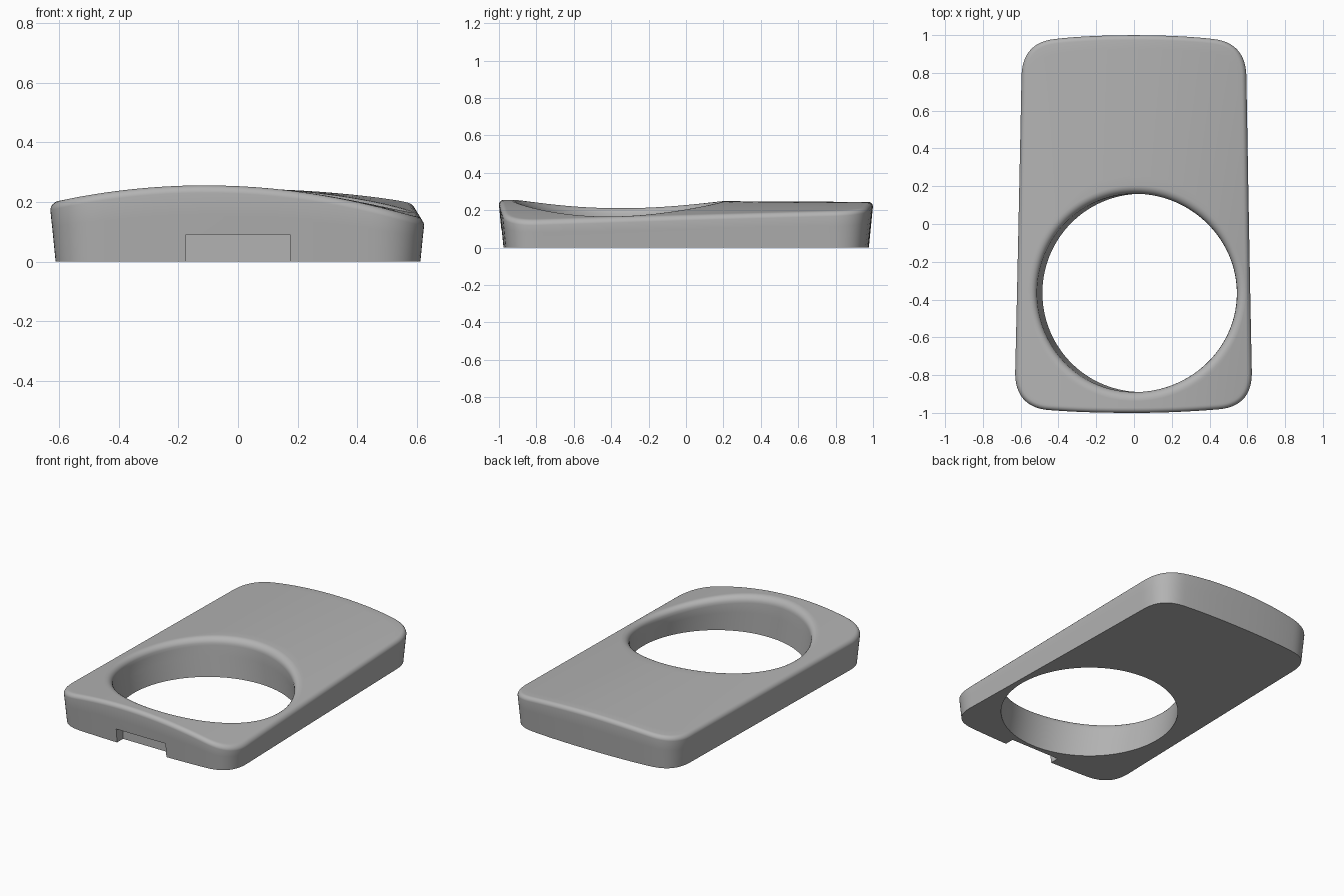
import bpy, bmesh
from math import sin, cos, pi
from mathutils import Vector
from mathutils.geometry import interpolate_bezier

cube = bpy.data.objects.get("Cube")
if cube:
    bpy.data.objects.remove(cube, do_unlink=True)

EDGE = 0.025        # outer top rounding
LIP = 0.045         # hole rounding
HOLE_R = 0.525
DRAFT = 0.1         # outward lean of the outer wall


def top_height(x, y):
    """Domed top that tilts toward the front left corner."""
    t = (y + 1) / 2
    front = 0.253 - 0.048 * x - 0.216 * x * x
    back = 0.244 - 0.13 * x * x
    return front * (1 - t) + back * t


def outline():
    """Rounded, slightly tapered plan shape, anticlockwise from the front centre."""
    segments = [
        ((0, -1), (0.2, -1), (0.35, -0.993), (0.45, -0.987), 10),
        ((0.45, -0.987), (0.57, -0.98), (0.634, -0.91), (0.634, -0.79), 14),
        ((0.634, -0.79), (0.622, -0.3), (0.61, 0.3), (0.6, 0.79), 50),
        ((0.6, 0.79), (0.595, 0.9), (0.54, 0.97), (0.42, 0.982), 14),
        ((0.42, 0.982), (0.3, 0.995), (0.15, 1), (0, 1), 10),
    ]
    half = []
    for *ctrl, n in segments:
        half += interpolate_bezier(*[Vector(c) for c in ctrl], n)[:-1]
    half.append(Vector((0, 1)))
    return half + [Vector((-p.x, p.y)) for p in half[-2:0:-1]]


def hole_centre(z):
    return Vector((0.04 - 0.165 * z, -0.365))


def section(p, normal):
    """Closed cross-section from the hole floor, over the top, to the base."""
    ray = (p - hole_centre(0.1)).normalized()

    def hole_point(z, extra=0):
        return hole_centre(z) + ray * (HOLE_R + extra)

    def wall_point(z):
        return p - normal * max(0, (0.225 - z) * DRAFT)

    pts = []
    rim = hole_point(0.2)
    z_rim = top_height(*hole_point(0.2, LIP)) - LIP
    for i in range(4):                              # hole wall
        z = z_rim * i / 3
        pts.append((*hole_point(z), z))
    for i in range(1, 7):                           # hole rounding
        a = i / 6 * pi / 2
        q = hole_point(z_rim, LIP * (1 - cos(a)))
        pts.append((*q, top_height(*q) - LIP * (1 - sin(a))))
    inner = q
    z_edge = top_height(*(p - normal * EDGE)) - EDGE
    shoulder = wall_point(z_edge)
    outer = shoulder - normal * EDGE
    for i in range(1, 16):                          # domed top
        q = inner.lerp(outer, i / 16)
        pts.append((*q, top_height(*q)))
    for i in range(7):                              # outer rounding
        a = i / 6 * pi / 2
        q = outer + normal * EDGE * sin(a)
        pts.append((*q, top_height(*q) - EDGE * (1 - cos(a))))
    for i in (2, 1, 0):                             # outer wall
        z = z_edge * i / 3
        pts.append((*wall_point(z), z))
    return pts


# Main body: one ring of cross-sections joined all round the hole
plan = outline()
bm = bmesh.new()
rings = []
for i, p in enumerate(plan):
    tangent = (plan[(i + 1) % len(plan)] - plan[i - 1]).normalized()
    normal = Vector((tangent.y, -tangent.x))
    rings.append([bm.verts.new(c) for c in section(p, normal)])
for i, ring in enumerate(rings):
    prev = rings[i - 1]
    for k in range(len(ring)):
        bm.faces.new((prev[k - 1], prev[k], ring[k], ring[k - 1]))
bmesh.ops.recalc_face_normals(bm, faces=bm.faces)
mesh = bpy.data.meshes.new("ring_body")
bm.to_mesh(mesh)
bm.free()
body = bpy.data.objects.new("ring_body", mesh)
bpy.context.collection.objects.link(body)

# Grey plastic
grey = bpy.data.materials.new("grey")
grey.use_nodes = True
colour = (0.45, 0.45, 0.45, 1)
grey.diffuse_color = colour
grey.node_tree.nodes["Principled BSDF"].inputs["Base Color"].default_value = colour
mesh.materials.append(grey)

# Rectangular notch in the front face
bpy.ops.mesh.primitive_cube_add(size=1, location=(0, -1.015, 0.04))
cutter = bpy.context.object
cutter.name = "notch_cutter"
cutter.scale = (0.35, 0.2, 0.1)
cutter.hide_render = True
cutter.data.materials.append(grey)
bpy.ops.object.select_all(action='DESELECT')
body.select_set(True)
bpy.context.view_layer.objects.active = body
cut = body.modifiers.new("front_notch", 'BOOLEAN')
cut.operation = 'DIFFERENCE'
cut.solver = 'EXACT'
cut.object = cutter
bpy.ops.object.modifier_apply(modifier=cut.name)
bpy.data.objects.remove(cutter, do_unlink=True)
bpy.ops.object.shade_smooth_by_angle(angle=pi / 6)
